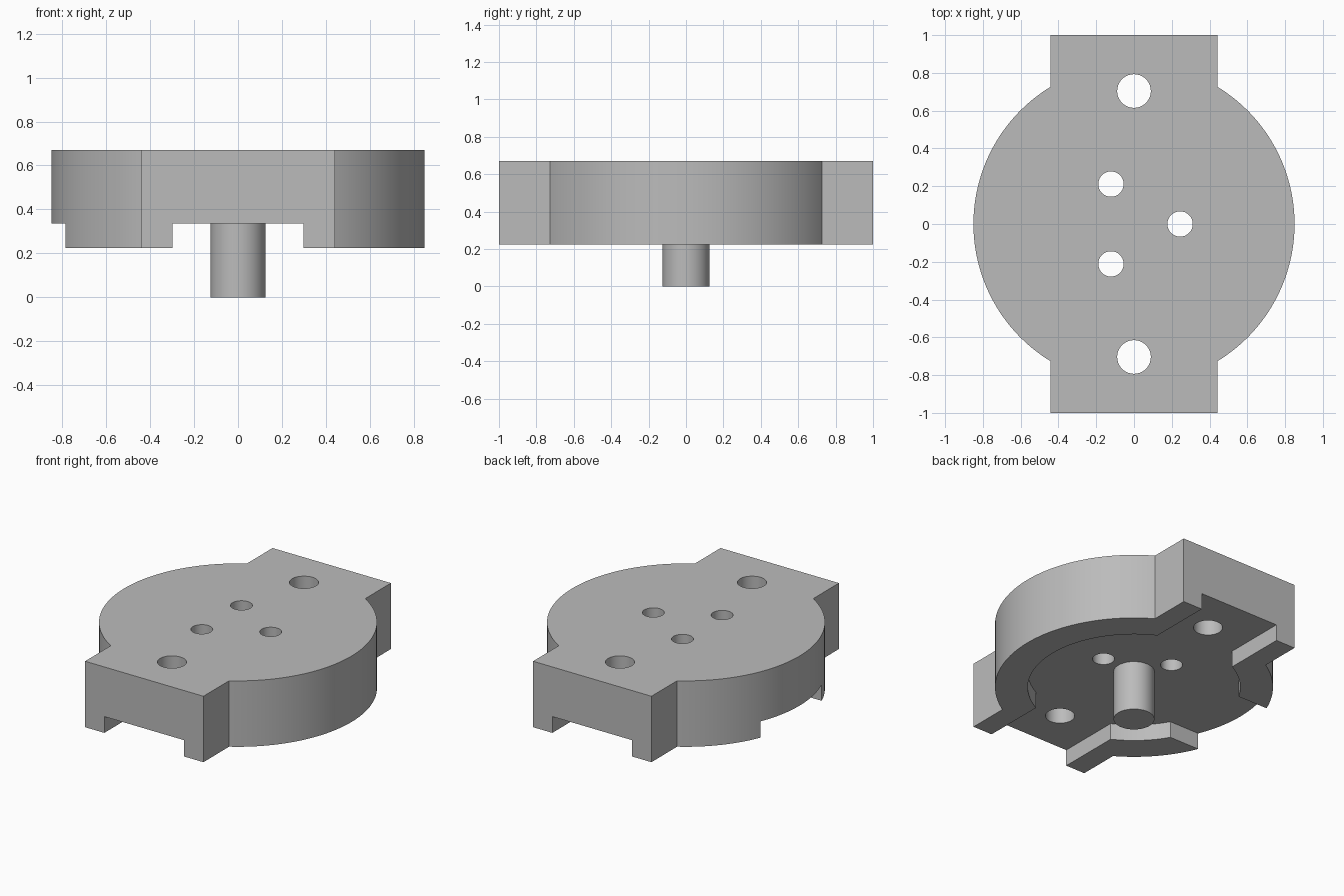
import bpy
import bmesh
import math

default_cube = bpy.data.objects.get("Cube")
if default_cube:
    bpy.data.objects.remove(default_cube, do_unlink=True)

TOP, FLOOR, RIM = 0.67, 0.335, 0.225
RADIUS, BLOCK = 0.85, 0.442

grey = bpy.data.materials.new("grey")
grey.use_nodes = True
grey.diffuse_color = (0.5, 0.5, 0.5, 1)
grey.node_tree.nodes["Principled BSDF"].inputs["Base Color"].default_value = (0.5, 0.5, 0.5, 1)


def arc(radius, start, end, steps, x=0, y=0):
    angles = [start + (end - start) * i / steps for i in range(steps + 1)]
    return [(x + radius * math.cos(a), y + radius * math.sin(a)) for a in angles]


def prism(name, outline, low, high):
    """Extrude a closed outline from low to high."""
    bm = bmesh.new()
    face = bm.faces.new([bm.verts.new((x, y, low)) for x, y in outline])
    result = bmesh.ops.extrude_face_region(bm, geom=[face])
    verts = [v for v in result["geom"] if isinstance(v, bmesh.types.BMVert)]
    bmesh.ops.translate(bm, verts=verts, vec=(0, 0, high - low))
    bmesh.ops.recalc_face_normals(bm, faces=bm.faces)
    mesh = bpy.data.meshes.new(name)
    bm.to_mesh(mesh)
    bm.free()
    mesh.materials.append(grey)
    obj = bpy.data.objects.new(name, mesh)
    bpy.context.collection.objects.link(obj)
    return obj


def disc(name, x, y, radius, low, high, steps=64):
    return prism(name, arc(radius, 0, math.tau, steps, x, y)[:-1], low, high)


def box(name, x0, x1, y0, y1, low, high):
    return prism(name, [(x0, y0), (x1, y0), (x1, y1), (x0, y1)], low, high)


def activate(obj):
    bpy.ops.object.select_all(action="DESELECT")
    obj.select_set(True)
    bpy.context.view_layer.objects.active = obj


def cut(target, cutter):
    cutter.hide_render = True
    mod = target.modifiers.new("cut", "BOOLEAN")
    mod.operation = "DIFFERENCE"
    mod.solver = "EXACT"
    mod.object = cutter
    activate(target)
    bpy.ops.object.modifier_apply(modifier=mod.name)
    bpy.data.objects.remove(cutter, do_unlink=True)


# Round body with a rectangular block at the front and back
corner = math.acos(BLOCK / RADIUS)
outline = arc(RADIUS, -corner, corner, 64) + [(BLOCK, 1), (-BLOCK, 1)]
outline += arc(RADIUS, math.pi - corner, math.pi + corner, 64) + [(-BLOCK, -1), (BLOCK, -1)]
body = prism("body", outline, RIM, TOP)

# Underside recess: round pocket, lengthwise slot and one side opening
cut(body, disc("pocket_cutter", 0, 0, 0.65, 0.1, FLOOR, 128))
cut(body, box("slot_cutter", -0.298, 0.298, -1.1, 1.1, 0.1, FLOOR))
cut(body, box("side_opening_cutter", -1, -0.3, -0.325, 0.325, 0.1, FLOOR))

# Two large mounting holes and a ring of three small holes
for side in (-1, 1):
    cut(body, disc("mounting_hole_cutter", 0, 0.704 * side, 0.089, 0, 1))
for i in range(3):
    a = math.tau * i / 3
    cut(body, disc("small_hole_cutter", 0.244 * math.cos(a), 0.244 * math.sin(a), 0.067, 0, 1))

# Central peg below the body
peg = disc("peg", 0, 0, 0.125, 0, FLOOR + 0.01)

for obj in (body, peg):
    activate(obj)
    bpy.ops.object.shade_smooth_by_angle(angle=math.radians(30))
